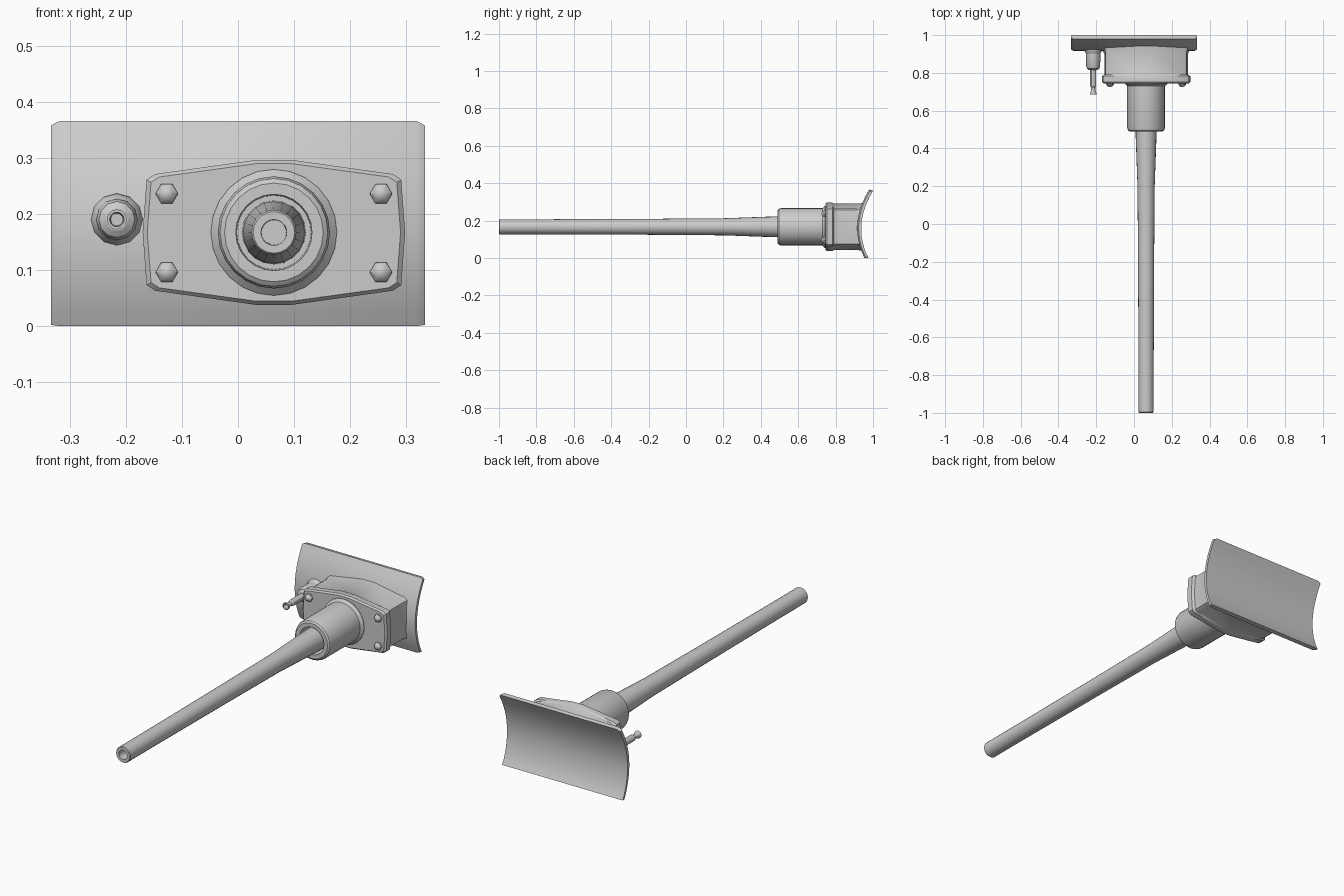
import bpy, bmesh, math

if "Cube" in bpy.data.objects:
    bpy.data.objects.remove(bpy.data.objects["Cube"])

grey = bpy.data.materials.new("light_grey")
grey.diffuse_color = (0.6, 0.6, 0.6, 1)
grey.use_nodes = True
grey.node_tree.nodes["Principled BSDF"].inputs["Base Color"].default_value = grey.diffuse_color

GUN_X, GUN_Z = 0.064, 0.167


def loft(name, rings, caps=True):
    """Skin a list of closed rings, each with the same point count."""
    bm = bmesh.new()
    vs = [[bm.verts.new(p) for p in ring] for ring in rings]
    n = len(rings[0])
    for a, b in zip(vs, vs[1:]):
        for i in range(n):
            j = (i + 1) % n
            bm.faces.new((a[i], a[j], b[j], b[i]))
    if caps:
        bm.faces.new(vs[0])
        bm.faces.new(vs[-1])
    else:
        bm.faces.new(vs[0])
    bmesh.ops.recalc_face_normals(bm, faces=bm.faces)
    me = bpy.data.meshes.new(name)
    bm.to_mesh(me)
    bm.free()
    me.materials.append(grey)
    for p in me.polygons:
        p.use_smooth = True
    me.set_sharp_from_angle(angle=math.radians(30))
    ob = bpy.data.objects.new(name, me)
    bpy.context.collection.objects.link(ob)
    return ob


def lathe(name, profile, cx, cz, sides):
    """Turn (radius, y) points around an axis running along y."""
    rings = []
    for r, y in profile:
        rings.append([(cx + r * math.cos(2 * math.pi * i / sides), y,
                       cz + r * math.sin(2 * math.pi * i / sides))
                      for i in range(sides)])
    return loft(name, rings)


def plate_front(z):
    return 0.915 + 1.53 * (z - 0.16) ** 2


# Curved backing plate, with chamfered ends
def plate_ring(x, inset):
    top, bottom, steps = 0.366 - inset, inset * 0.25, 12
    zs = [bottom + (top - bottom) * i / steps for i in range(steps + 1)]
    front = [(x, plate_front(z) + inset, z) for z in zs]
    back = [(x, min(plate_front(z) + 0.022, 1.0), max(z - 0.004, 0.002)) for z in reversed(zs)]
    return front + back


loft("backing_plate", [plate_ring(-0.333, 0.008), plate_ring(-0.318, 0),
                       plate_ring(0.318, 0), plate_ring(0.333, 0.008)])

# Housing: eight-cornered outline with trimmed corners, swept back to the plate
quarter = [(0.234, 0), (0.227, 0.094), (0.212, 0.104), (0.033, 0.129)]
outline = (quarter + [(-x, z) for x, z in reversed(quarter)]
           + [(-x, -z) for x, z in quarter[1:]]
           + [(x, -z) for x, z in reversed(quarter[1:])])


def housing_ring(y, sx, sz):
    ring = []
    for x, z in outline:
        wz = GUN_Z + z * sz
        ring.append((GUN_X + x * sx, plate_front(wz) + y - 1 if y >= 0.9 else y, wz))
    return ring


# Rings with y >= 0.9 follow the plate surface, offset by y - 1
loft("gun_housing", [housing_ring(0.745, 0.965, 0.95), housing_ring(0.753, 1, 1),
                     housing_ring(0.783, 1, 1), housing_ring(0.791, 0.945, 0.965),
                     housing_ring(0.98, 0.945, 0.965), housing_ring(1.008, 0.98, 0.99)],
     caps=False)

# Collar with a recessed opening around the barrel
lathe("barrel_collar", [(0.1125, 0.75), (0.1125, 0.742), (0.1, 0.73), (0.1, 0.508),
                        (0.096, 0.496), (0.088, 0.49), (0.068, 0.49), (0.066, 0.56)],
      GUN_X, GUN_Z, 24)

# Tapered barrel with a bored muzzle
lathe("gun_barrel", [(0.057, 0.565), (0.055, 0.46), (0.0455, 0.2), (0.0425, -0.2),
                     (0.04, -0.8), (0.04, -0.996), (0.037, -1.0), (0.023, -1.0),
                     (0.022, -0.94)], GUN_X, GUN_Z, 20)

# Domed corner bolts
for side, sx in (("left", -1), ("right", 1)):
    for level, sz in (("lower", -1), ("upper", 1)):
        lathe(f"bolt_{level}_{side}", [(0.02, 0.75), (0.02, 0.738), (0.013, 0.729), (0.004, 0.725)],
              GUN_X + 0.191 * sx, GUN_Z - 0.001 + 0.07 * sz, 6)

# Secondary gun: flared sleeve and stepped barrel with a bored tip
lathe("small_gun_sleeve", [(0.047, 0.93), (0.046, 0.915), (0.038, 0.903), (0.037, 0.835),
                           (0.032, 0.822), (0.02, 0.814)], -0.216, 0.19, 12)
lathe("small_gun_barrel", [(0.016, 0.82), (0.016, 0.73), (0.011, 0.722), (0.011, 0.705),
                           (0.018, 0.692), (0.018, 0.685), (0.013, 0.685), (0.011, 0.715)],
      -0.216, 0.19, 12)
